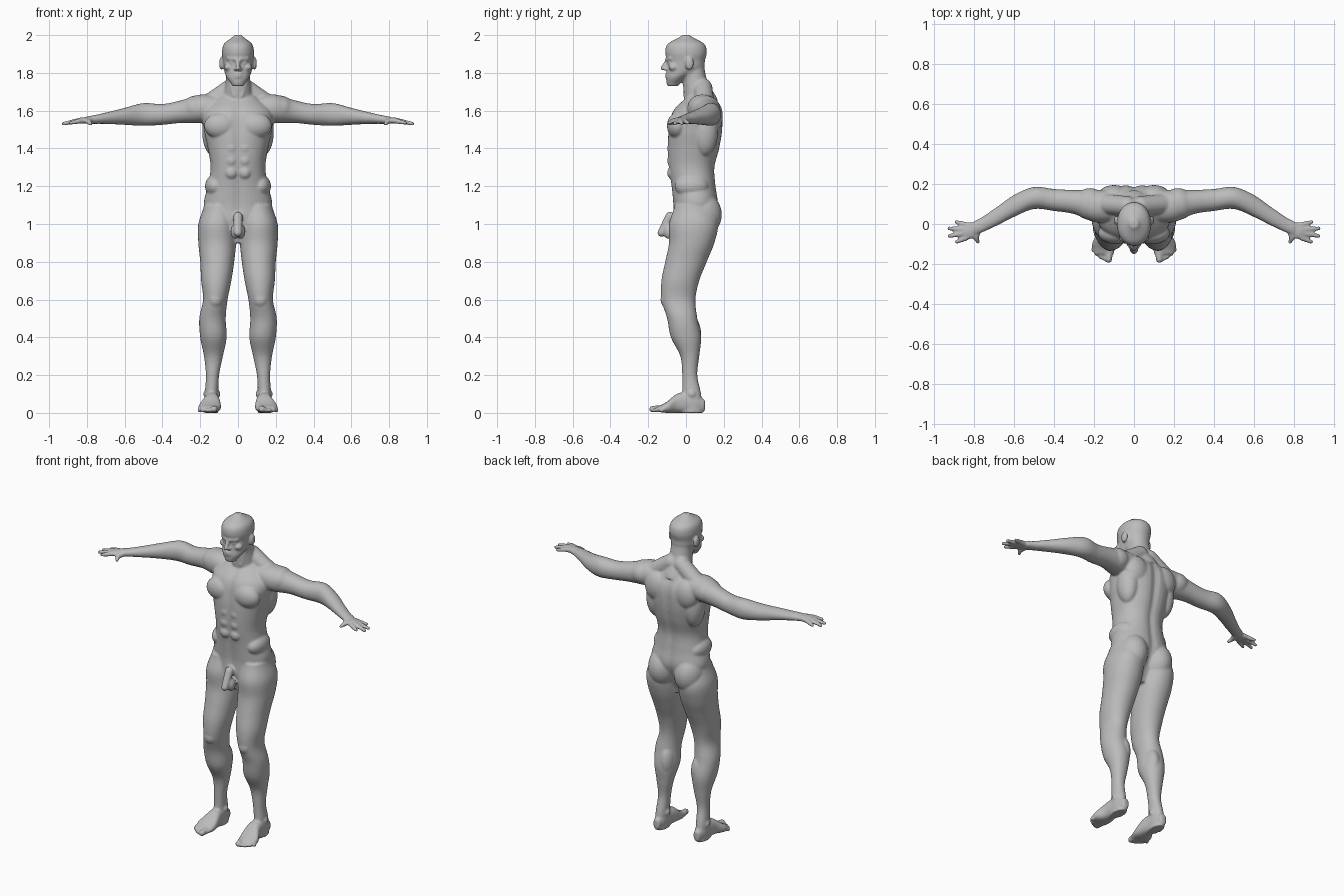
import bpy
import bmesh
from math import cos, sin, pi, exp, copysign
from mathutils import Matrix, Vector

default_cube = bpy.data.objects.get("Cube")
if default_cube:
    bpy.data.objects.remove(default_cube, do_unlink=True)

bm = bmesh.new()
SIDES = 40
SUBSTEPS = 6


def spline(a, b, c, d, t):
    """Catmull-Rom value between b and c."""
    bend = 2 * a - 5 * b + 4 * c - d + t * (3 * (b - c) + d - a)
    return b + t * (c - a + t * bend) / 2


def section(place, centre_u, centre_v, radius_u, radius_v, power, groove):
    """One rounded cross-section, with an optional furrow along its middle."""
    loop = []
    for side in range(SIDES):
        angle = 2 * pi * side / SIDES
        c, s = cos(angle), sin(angle)
        u = radius_u * copysign(abs(c) ** (2 / power), c)
        v = radius_v * copysign(abs(s) ** (2 / power), s)
        v *= 1 - groove * exp(-(u / .025) ** 2)
        loop.append(bm.verts.new(place(centre_u + u, centre_v + v)))
    return loop


def tube(axis, start, step, rings, power=2.1, groove=0):
    """Closed loft through evenly spaced rings: centre u, centre v, radius u, radius v."""
    last = len(rings) - 1
    loops = []
    for count in range(last * SUBSTEPS + 1):
        index = min(count // SUBSTEPS, last - 1)
        t = count / SUBSTEPS - index
        near = [rings[max(0, min(last, index + k))] for k in (-1, 0, 1, 2)]
        ring = [spline(*values, t) for values in zip(*near)]
        position = start + step * (index + t)
        place = {
            "X": lambda u, v: (position, u, v),
            "Y": lambda u, v: (u, position, v),
            "Z": lambda u, v: (u, v, position),
        }[axis]
        loops.append(section(place, *ring, power, groove))
    for low, high in zip(loops, loops[1:]):
        for side in range(SIDES):
            after = (side + 1) % SIDES
            bm.faces.new((low[side], low[after], high[after], high[side]))
    bm.faces.new(loops[0])
    bm.faces.new(loops[-1])


def blob(centre, radii):
    """Ellipsoid muscle mass."""
    matrix = Matrix.Translation(centre) @ Matrix.Diagonal((*radii, 1))
    bmesh.ops.create_uvsphere(bm, u_segments=24, v_segments=16, radius=1, matrix=matrix)


def capsule(start, end, start_radius, end_radius):
    """Tapered rod with round ends."""
    start, end = Vector(start), Vector(end)
    span = end - start
    turn = span.to_track_quat("Z", "Y").to_matrix().to_4x4()
    matrix = Matrix.Translation((start + end) / 2) @ turn
    bmesh.ops.create_cone(bm, cap_ends=True, segments=20, radius1=start_radius,
                          radius2=end_radius, depth=span.length, matrix=matrix)
    blob(start, [start_radius] * 3)
    blob(end, [end_radius] * 3)


def chain(points, radii):
    """Row of capsules through bent joints."""
    for start, end, thick, thin in zip(points, points[1:], radii, radii[1:]):
        capsule(start, end, thick, thin)


# Left leg, from the hip down to the sole
tube("Z", 1.1, -.1, [
    (.1, .04, .08, .1), (.11, .04, .1, .13), (.11, .03, .1, .12), (.11, 0, .09, .11),
    (.115, -.03, .08, .1), (.12, -.04, .065, .09), (.135, -.02, .07, .08),
    (.13, 0, .07, .08), (.13, .02, .05, .05), (.135, .02, .035, .04),
    (.14, .03, .035, .05), (.14, .03, .035, .06),
])

# Buttock, kneecap, calf and ankle bones
blob((.09, .08, 1.05), (.09, .11, .12))
blob((.12, -.1, .6), (.04, .035, .045))
blob((.11, .02, .42), (.045, .06, .1))
for ankle in (.107, .17):
    blob((ankle, .03, .1), (.014, .02, .02))

# Left foot, from the heel to the ball
tube("Y", .1, -.05, [
    (.14, .04, .02, .03), (.14, .05, .035, .05), (.14, .055, .038, .055),
    (.14, .05, .046, .05), (.15, .03, .06, .03), (.15, .02, .05, .015),
], power=2.4)

# Left toes, shorter towards the outside
for toe in range(5):
    inner = .12 + .019 * toe
    thickness = .012 if toe else .018
    capsule((inner, -.11, .024), (inner + .007, .003 * toe ** 2 - .177, thickness + .002),
            thickness, thickness)

# Left arm, from the shoulder to the wrist
tube("X", .1, .1, [
    (.09, 1.61, .08, .07), (.09, 1.61, .08, .075), (.11, 1.595, .06, .06),
    (.12, 1.58, .055, .055), (.13, 1.58, .055, .06), (.09, 1.57, .055, .045),
    (.03, 1.56, .045, .03), (-.02, 1.55, .035, .02),
])
blob((.22, .1, 1.61), (.08, .08, .07))

# Left hand: fingers fan out from the wrist across the palm
wrist = Vector((.78, -.015, 1.55))
for finger in range(4):
    outer = finger in (0, 3)
    spread = .23 * finger - .4
    reach = Vector((cos(spread), sin(spread), -.2)) * (.05 if outer else .07)
    knuckle = Vector((.84 if outer else .855, .022 * finger - .07, 1.545))
    chain([wrist, knuckle, knuckle + reach], (.019, .014, .01))
chain([wrist, (.79, -.07, 1.54), (.78, -.09, 1.53)], (.02, .014, .01))
blob((.82, -.035, 1.548), (.04, .04, .017))

# Chest, side, shoulder blade, neck slope, neck cord and flank
blob((.09, -.045, 1.52), (.09, .056, .07))
blob((.13, .1, 1.49), (.06, .07, .13))
blob((.1, .14, 1.57), (.08, .055, .09))
capsule((.035, .09, 1.72), (.15, .1, 1.64), .05, .05)
capsule((.02, 0, 1.68), (.05, .02, 1.81), .014, .017)
blob((.12, .03, 1.2), (.055, .09, .06))

# Stomach muscles
for row in range(3):
    blob((.036, -.07, 1.27 + .065 * row), (.034, .03, .034))

# Ear, brow, cheekbone, eye and nostril
blob((.088, .018, 1.85), (.012, .024, .034))
capsule((.012, -.1, 1.873), (.05, -.08, 1.876), .011, .011)
blob((.05, -.066, 1.83), (.025, .027, .02))
blob((.033, -.084, 1.853), (.015, .013, .009))
blob((.012, -.108, 1.82), (.011, .013, .009))

# Groin, paired part
blob((.015, -.09, .96), (.024, .03, .04))

# Mirror everything so far to the other side
copy = bmesh.ops.duplicate(bm, geom=bm.verts[:] + bm.edges[:] + bm.faces[:])
copied_verts = [item for item in copy["geom"] if isinstance(item, bmesh.types.BMVert)]
bmesh.ops.scale(bm, vec=(-1, 1, 1), verts=copied_verts)

# Torso, from the crotch to the base of the neck
tube("Z", .9, .1, [
    (0, .03, .04, .06), (0, .03, .13, .1), (0, .05, .18, .12), (0, .04, .16, .12),
    (0, .03, .145, .125), (0, .04, .16, .14), (0, .05, .18, .145), (0, .06, .18, .13),
    (0, .08, .08, .06),
], power=2.25, groove=.09)

# Neck
tube("Z", 1.65, .1, [(0, .08, .08, .09), (0, .05, .066, .066), (0, .04, .06, .055)])

# Head, from the chin to the crown
tube("Z", 1.73, .045, [
    (0, -.07, .03, .03), (0, -.05, .06, .055), (0, -.005, .075, .095), (0, 0, .08, .1),
    (0, 0, .085, .11), (0, 0, .073, .095), (0, 0, .02, .02),
])

# Nose, lips, chin and groin
capsule((0, -.098, 1.866), (0, -.123, 1.826), .01, .0125)
for lip in (1.779, 1.793):
    blob((0, -.097, lip), (.025, .014, .008))
blob((0, -.085, 1.754), (.03, .02, .02))
capsule((0, -.085, 1.04), (0, -.13, .953), .025, .021)

bmesh.ops.recalc_face_normals(bm, faces=bm.faces[:])
mesh = bpy.data.meshes.new("body")
bm.to_mesh(mesh)
bm.free()
body = bpy.data.objects.new("body", mesh)
bpy.context.scene.collection.objects.link(body)

# Fuse the overlapping forms into one smooth skin
fuse = body.modifiers.new("fuse", "REMESH")
fuse.mode = "VOXEL"
fuse.voxel_size = .006
fuse.use_smooth_shade = True
soften = body.modifiers.new("soften", "SMOOTH")
soften.factor = .5
soften.iterations = 6

# Plain grey clay
clay = bpy.data.materials.new("grey clay")
clay.use_nodes = True
grey = (.5, .5, .5, 1)
clay.diffuse_color = grey
clay.node_tree.nodes["Principled BSDF"].inputs["Base Color"].default_value = grey
mesh.materials.append(clay)
